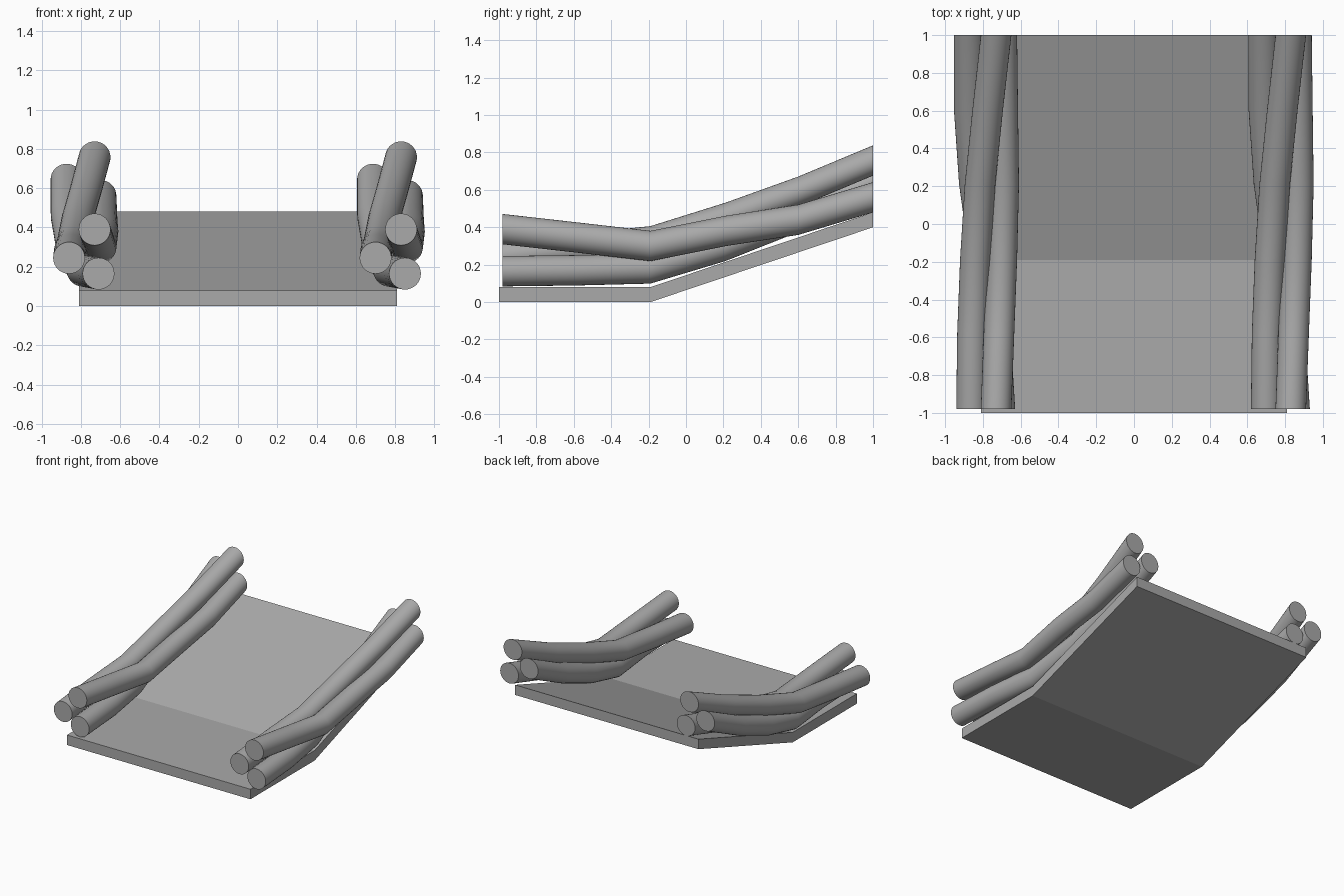
import bpy, bmesh, math

cube = bpy.data.objects.get("Cube")
if cube:
    bpy.data.objects.remove(cube, do_unlink=True)

# Single grey material
grey = bpy.data.materials.new("plain_grey")
grey.use_nodes = True
colour = (0.4, 0.4, 0.4, 1)
grey.diffuse_color = colour
grey.node_tree.nodes["Principled BSDF"].inputs["Base Color"].default_value = colour


def loft(name, rings):
    """Skin a list of closed rings and cap both ends."""
    bm = bmesh.new()
    loops = [[bm.verts.new(p) for p in ring] for ring in rings]
    n = len(loops[0])
    for a, b in zip(loops, loops[1:]):
        for i in range(n):
            j = (i + 1) % n
            bm.faces.new((a[i], a[j], b[j], b[i]))
    bm.faces.new(loops[0])
    bm.faces.new(loops[-1])
    bmesh.ops.recalc_face_normals(bm, faces=bm.faces)
    mesh = bpy.data.meshes.new(name)
    bm.to_mesh(mesh)
    bm.free()
    mesh.materials.append(grey)
    obj = bpy.data.objects.new(name, mesh)
    bpy.context.collection.objects.link(obj)
    return obj


# Bent base plate: side profile extruded across the width
WIDTH, THICK = 1.62, 0.08
base_line = [(-1, 0), (-0.19, 0), (1, 0.4)]
loft("base_plate", [[(-WIDTH / 2, y, z), (WIDTH / 2, y, z),
                     (WIDTH / 2, y, z + THICK), (-WIDTH / 2, y, z + THICK)]
                    for y, z in base_line])

# Twisted rails: three tubes per bundle, (x, z) centres at shared stations
RADIUS, SIDES = 0.081, 32
stations = [-0.98, -0.58, -0.19, 0.21, 0.6, 1]
tubes = {
    "inner": [(-.73, .39), (-.715, .345), (-.70, .30), (-.69, .38), (-.695, .44), (-.70, .56)],
    "upper": [(-.86, .245), (-.855, .285), (-.84, .325), (-.815, .45), (-.775, .59), (-.73, .757)],
    "lower": [(-.71, .165), (-.735, .17), (-.79, .18), (-.845, .30), (-.872, .455), (-.873, .643)],
}
SPACING = 1.56
for side, shift in (("right", 0), ("left", SPACING)):
    for part, centres in tubes.items():
        rings = []
        for y, (x, z) in zip(stations, centres):
            angles = [math.tau * i / SIDES for i in range(SIDES)]
            rings.append([(x + shift + RADIUS * math.cos(a), y, z + RADIUS * math.sin(a))
                          for a in angles])
        tube = loft(f"{side}_{part}_rail_tube", rings)
        bpy.ops.object.select_all(action="DESELECT")
        tube.select_set(True)
        bpy.context.view_layer.objects.active = tube
        bpy.ops.object.shade_smooth_by_angle(angle=math.radians(40))
